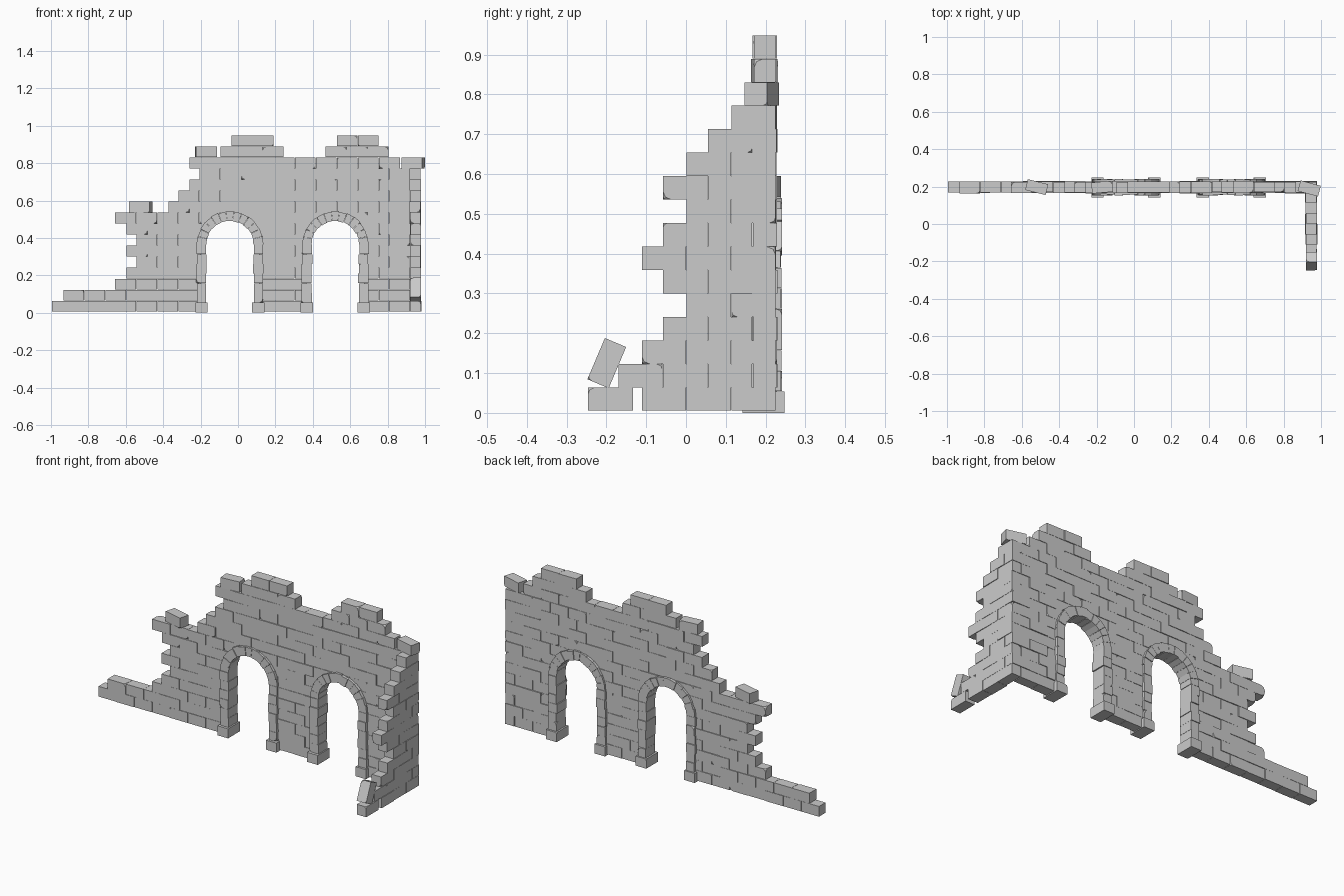
import bpy, bmesh, math, random
from mathutils import Matrix, Vector

if "Cube" in bpy.data.objects:
    bpy.data.objects.remove(bpy.data.objects["Cube"])

random.seed(7)
L, H, T = 0.1125, 0.059, 0.059        # stone length, course height, wall thickness
WALL_Y, SIDE_X = 0.197, 0.948         # centre lines of the two walls
Z0 = 0.005
ARCHES = (-0.043, 0.520)              # arch centres
SPRING, R_IN, R_OUT = 0.365, 0.126, 0.178


def jit(a):
    return random.uniform(-a, a)


def chip(bm, verts, chance, size=(0.010, 0.024)):
    """Knock one or two corners off a stone."""
    if random.random() < chance:
        for v in random.sample(verts, random.choice((1, 1, 2))):
            if v.is_valid:
                bmesh.ops.bevel(bm, geom=[v], offset=random.uniform(*size), segments=2,
                                profile=0.5, affect='VERTICES')


def stone(bm, c, s, rot=None, chance=0.35):
    m = Matrix.Translation(c) @ (rot or Matrix()) @ Matrix.Diagonal((*s, 1))
    verts = bmesh.ops.create_cube(bm, size=1, matrix=m)['verts']
    chip(bm, verts, chance)


def finish(bm, name):
    bmesh.ops.recalc_face_normals(bm, faces=bm.faces[:])
    me = bpy.data.meshes.new(name)
    bm.to_mesh(me)
    bm.free()
    ob = bpy.data.objects.new(name, me)
    bpy.context.collection.objects.link(ob)
    return ob


def row_z(r):
    return Z0 + (r + 0.5) * H


# Long wall: stone index ranges per course, counted leftwards from the corner
front_rows = [[(0, 17)], [(0, 17)], [(0, 14)], [(0, 14)], [(0, 13)], [(0, 14)], [(0, 13)],
              [(0, 14)], [(0, 14)], [(0, 12)], [(0, 11)], [(0, 11)], [(0, 10)], [(1, 11)],
              [(1, 4), (6, 9)], [(2, 4), (7, 9)]]
bm = bmesh.new()
for r, spans in enumerate(front_rows):
    start = 0.978 if r % 2 else 0.918
    for a, b in spans:
        for i in range(a, b):
            end = i in (a, b - 1) and (r > 11 or i == b - 1)
            stone(bm, (start - (i + 0.5) * L, WALL_Y + jit(0.002), row_z(r)),
                  (L - 0.0012, T + jit(0.004), H - 0.0008), chance=0.8 if end else 0.3)
wall = finish(bm, "long_wall")

# Cut the two archways out of the courses
for cx in ARCHES:
    rc = 0.155
    prof = [(cx - rc, -0.1)]
    prof += [(cx - rc * math.cos(math.pi * k / 24), SPRING + rc * math.sin(math.pi * k / 24))
             for k in range(25)]
    prof += [(cx + rc, -0.1)]
    bm = bmesh.new()
    face = bm.faces.new([bm.verts.new((x, 0.08, z)) for x, z in prof])
    ext = bmesh.ops.extrude_face_region(bm, geom=[face])['geom']
    bmesh.ops.translate(bm, vec=(0, 0.24, 0),
                        verts=[g for g in ext if isinstance(g, bmesh.types.BMVert)])
    cutter = finish(bm, "archway_cutter")
    cutter.hide_render = True
    mod = wall.modifiers.new("archway", 'BOOLEAN')
    mod.operation, mod.solver, mod.object = 'DIFFERENCE', 'EXACT', cutter
    bpy.context.view_layer.objects.active = wall
    bpy.ops.object.modifier_apply(modifier=mod.name)
    bpy.data.objects.remove(cutter)

# Short return wall: number of stones per course, counted forwards from the corner
side_rows = [3, 3, 3, 2, 2, 2, 3, 2, 2, 2, 2, 1, 1]
bm = bmesh.new()
for r, n in enumerate(side_rows):
    start = 0.167 if r % 2 else 0.226
    for i in range(n):
        stone(bm, (SIDE_X + jit(0.002), start - (i + 0.5) * L, row_z(r)),
              (T + jit(0.004), L - 0.0012, H - 0.0008), chance=0.8 if i == n - 1 else 0.3)
finish(bm, "return_wall")

# Arch surrounds: plinths, jamb stones and wedge stones
W = R_OUT - R_IN
for n, cx in enumerate(ARCHES):
    bm = bmesh.new()
    for side in (-1, 1):
        x = cx + side * (R_IN + W / 2)
        stone(bm, (x, 0.195, 0.027), (W + 0.014, 0.106, 0.054), chance=0.5)
        h = (SPRING - 0.054) / 6
        for k in range(6):
            stone(bm, (x + jit(0.003), WALL_Y + jit(0.002), 0.054 + (k + 0.5) * h),
                  (W + jit(0.004), 0.084 + jit(0.005), h - 0.001), chance=0.25)
    count = 13
    for k in range(count):
        mid = math.pi * (k + 0.5) / count
        half = math.pi / count / 2 - 0.003
        ri, ro, d = R_IN + jit(0.002), R_OUT + jit(0.003), 0.084 + jit(0.005)
        verts = bmesh.ops.create_cube(bm, size=2)['verts']
        for v in verts:
            a, rad = mid + v.co.x * half, (ro if v.co.z > 0 else ri)
            v.co = Vector((cx + rad * math.cos(a), WALL_Y + v.co.y * d / 2,
                           SPRING + rad * math.sin(a)))
        chip(bm, verts, 0.2, (0.006, 0.012))
    finish(bm, ("left" if n == 0 else "right") + "_arch_surround")

# Loose stones: name, centre, size, axis, angle
flat, deep = (L, T, H - 0.001), (T, L, H - 0.001)
loose = [("loose_ledge_stone", (-0.52, 0.197, row_z(9)), flat, 'Z', -14),
         ("loose_top_stone", (-0.17, 0.197, row_z(14)), flat, 'Z', 5),
         ("loose_corner_stone", (0.937, 0.19, row_z(13)), flat, 'Z', -15),
         ("fallen_ground_stone", (SIDE_X, -0.19, row_z(0)), deep, 'Z', 0),
         ("leaning_stone", (SIDE_X, -0.199, 0.125), deep, 'X', 67)]
for name, c, s, axis, ang in loose:
    bm = bmesh.new()
    stone(bm, c, s, Matrix.Rotation(math.radians(ang), 4, axis), chance=1)
    finish(bm, name)
